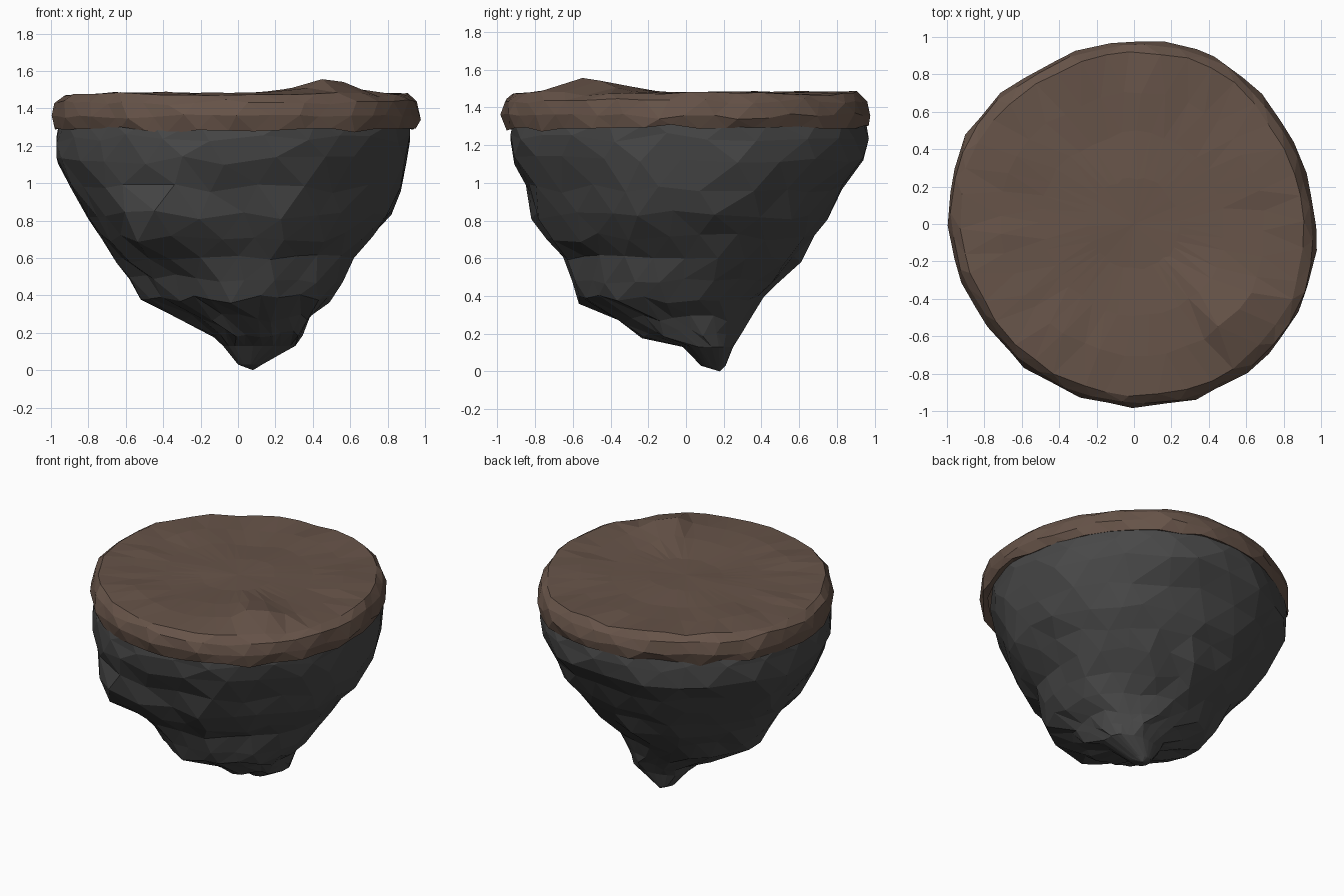
import bpy, bmesh, math, random
from mathutils import Vector, noise

if "Cube" in bpy.data.objects:
    bpy.data.objects.remove(bpy.data.objects["Cube"])

random.seed(7)

def material(name, rgb):
    m = bpy.data.materials.new(name)
    m.diffuse_color = (*rgb, 1)
    m.use_nodes = True
    m.node_tree.nodes["Principled BSDF"].inputs["Base Color"].default_value = m.diffuse_color
    return m

def loft(name, rings, mat, bottom=None, top=None):
    """Skin rings of equal length with triangles; fan the ends to a point if given."""
    bm = bmesh.new()
    rows = [[bm.verts.new(p) for p in ring] for ring in rings]
    n = len(rows[0])
    for k, (a, b) in enumerate(zip(rows, rows[1:])):
        for i in range(n):
            j = (i + 1) % n
            if k % 2 == 0:      # rows are staggered half a step
                tris = ((a[i], a[j], b[i]), (a[j], b[j], b[i]))
            else:
                tris = ((a[i], a[j], b[j]), (a[i], b[j], b[i]))
            for t in tris:
                bm.faces.new(t)
    if bottom:
        v = bm.verts.new(bottom)
        for i in range(n):
            bm.faces.new((rows[0][(i + 1) % n], rows[0][i], v))
    if top:
        v = bm.verts.new(top)
        for i in range(n):
            bm.faces.new((rows[-1][i], rows[-1][(i + 1) % n], v))
    me = bpy.data.meshes.new(name)
    bm.to_mesh(me)
    bm.free()
    me.materials.append(mat)
    ob = bpy.data.objects.new(name, me)
    bpy.context.collection.objects.link(ob)
    return ob

brown = material("soil brown", (0.135, 0.088, 0.066))
grey = material("rock grey", (0.065, 0.065, 0.065))

# Outline radius of the soil, every 30 degrees from +x
OUTLINE = [0.972, 0.957, 0.995, 0.99, 0.97, 1.025, 1.0, 0.96, 0.97, 0.985, 1.0, 1.01]

def outline(a):
    t = (a / (2 * math.pi) * 12) % 12
    i = int(t)
    return OUTLINE[i] + (OUTLINE[(i + 1) % 12] - OUTLINE[i]) * (t - i)

# Rock: height, x min, x max, y min, y max
LEVELS = [
    (0.03, 0.00, 0.13, 0.08, 0.21),
    (0.13, -0.08, 0.31, -0.02, 0.25),
    (0.20, -0.13, 0.35, -0.24, 0.30),
    (0.28, -0.30, 0.39, -0.37, 0.34),
    (0.38, -0.52, 0.49, -0.59, 0.41),
    (0.49, -0.58, 0.56, -0.63, 0.50),
    (0.60, -0.65, 0.62, -0.67, 0.61),
    (0.71, -0.73, 0.72, -0.74, 0.68),
    (0.83, -0.80, 0.82, -0.82, 0.75),
    (0.97, -0.89, 0.87, -0.85, 0.83),
    (1.12, -0.97, 0.90, -0.91, 0.94),
    (1.24, -0.97, 0.92, -0.93, 0.97),
    (1.33, -0.97, 0.93, -0.93, 0.97),
]
# Jutting and hollow places: angle, angle width, height, width below, width above, amount
FEATURES = [
    (4.14, 0.30, 0.71, 0.08, 0.30, 0.18),
    (3.95, 0.45, 0.38, 0.16, 0.16, -0.22),
]

def shape(a, z):
    f = 1.0
    for fa, wa, fz, lo, hi, amount in FEATURES:
        w = lo if z < fz else hi
        f += amount * math.exp(-((a - fa) / wa) ** 2 - ((z - fz) / w) ** 2)
    return f

N = 24
rings = []
for k, (z, x0, x1, y0, y1) in enumerate(LEVELS):
    cx, cy, rx, ry = (x0 + x1) / 2, (y0 + y1) / 2, (x1 - x0) / 2, (y1 - y0) / 2
    ring = []
    for i in range(N):
        a = 2 * math.pi * (i + 0.5 * (k % 2) + random.uniform(-0.22, 0.22)) / N
        c, s = math.cos(a), math.sin(a)
        rough = 0.08 if z < 1.0 else 0.025
        crag = noise.noise(Vector((c * 2.4, s * 2.4, z * 1.2 + 5)))
        f = shape(a, z) + 0.015 + rough * (crag - 0.05) + random.uniform(-0.3, 0.25) * rough
        if z > 1.1:
            f += 0.015
        x = min(max(cx + rx * c * f, x0), x1)
        y = min(max(cy + ry * s * f, y0), y1)
        # stay under the soil rim
        g = min(1, 0.98 * outline(math.atan2(y, x)) / math.hypot(x, y))
        if z > 1.3:
            g *= 0.985
        dz = random.uniform(-0.025, 0.025) if 0.15 < z < 1.3 else 0
        ring.append((x * g, y * g, z + dz))
    rings.append(ring)
loft("rock_base", rings, grey, bottom=(0.08, 0.18, 0.0))

# Soil slab: radius and height, from the rim's lower edge to the top
def top_height(x, y):
    bump = 0.095 * math.exp(-((x - 0.47) ** 2 + (y + 0.45) ** 2) / 0.03)
    return 1.475 + bump + 0.02 * noise.noise(Vector((x * 2.5, y * 2.5, 3)))

M = 40
PROFILE = [(0.94, 1.305), (0.98, 1.292), (0.997, 1.36), (0.98, 1.435),
           (0.935, None), (0.72, None), (0.5, None), (0.25, None)]
rings = []
for k, (r, z) in enumerate(PROFILE):
    ring = []
    for i in range(M):
        a = 2 * math.pi * (i + 0.5 * (k % 2) + random.uniform(-0.2, 0.2)) / M
        rr = r * outline(a) + random.uniform(-0.014, 0.006)
        x, y = rr * math.cos(a), rr * math.sin(a)
        if z is None:
            h = top_height(x, y) + (random.uniform(-0.008, 0.008) if r > 0.6 else 0)
        else:
            wave = noise.noise(Vector((x * 4, y * 4, 0 if k < 2 else k)))
            h = z + 0.03 * wave + random.uniform(-0.006, 0.006)
        # drooping lip on the right
        if k in (1, 2) and abs(a - 6.05) < 0.1:
            x, y, h = x * 1.015, y * 1.015, h - 0.01
        ring.append((min(max(x, -1), 1), min(max(y, -0.99), 0.99), h))
    rings.append(ring)
loft("soil_slab", rings, brown, top=(0, 0, top_height(0, 0)))
